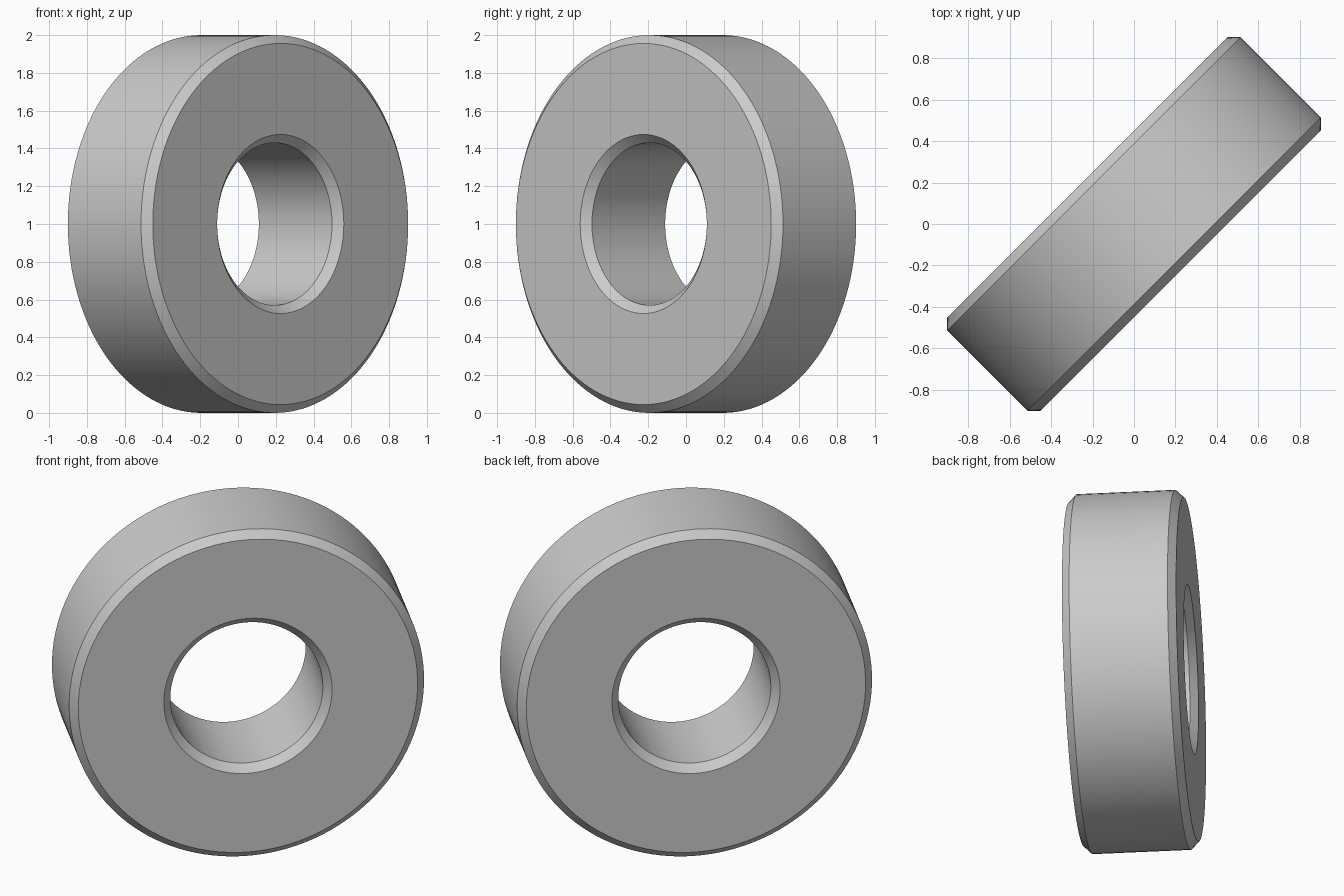
import bpy
import bmesh
import math
from mathutils import Matrix, Vector

cube = bpy.data.objects.get("Cube")
if cube:
    bpy.data.objects.remove(cube, do_unlink=True)

OUTER, INNER = 1.0, 0.43
HALF_WIDTH, CHAMFER = 0.318, 0.044
SEGMENTS = 128

# Single plain grey
grey = bpy.data.materials.new("plain_grey")
grey.use_nodes = True
colour = (0.6, 0.6, 0.6, 1)
grey.diffuse_color = colour
grey.node_tree.nodes["Principled BSDF"].inputs["Base Color"].default_value = colour

# Chamfered rectangular cross-section: (radius, distance along the axle)
shoulder = HALF_WIDTH - CHAMFER
half = [(OUTER, shoulder), (OUTER - CHAMFER, HALF_WIDTH),
        (INNER + CHAMFER, HALF_WIDTH), (INNER, shoulder)]
profile = half + [(r, -a) for r, a in reversed(half)]

# Revolve the section into a ring
bm = bmesh.new()
rings = []
for i in range(SEGMENTS):
    turn = Matrix.Rotation(2 * math.pi * i / SEGMENTS, 3, 'Z')
    rings.append([bm.verts.new(turn @ Vector((r, 0, a))) for r, a in profile])
for i, ring in enumerate(rings):
    after = rings[(i + 1) % SEGMENTS]
    for j in range(len(profile)):
        k = (j + 1) % len(profile)
        bm.faces.new((ring[j], after[j], after[k], ring[k]))
bmesh.ops.recalc_face_normals(bm, faces=bm.faces)

# Stand the ring upright with its axle pointing front-left
upright = Matrix.Rotation(math.pi / 4, 4, 'Z') @ Matrix.Rotation(math.pi / 2, 4, 'X')
bmesh.ops.transform(bm, matrix=Matrix.Translation((0, 0, OUTER)) @ upright, verts=bm.verts)

mesh = bpy.data.meshes.new("chamfered_ring")
bm.to_mesh(mesh)
bm.free()
mesh.materials.append(grey)
ring_object = bpy.data.objects.new("chamfered_ring", mesh)
bpy.context.collection.objects.link(ring_object)

# Smooth round walls, crisp chamfer edges
bpy.context.view_layer.objects.active = ring_object
ring_object.select_set(True)
bpy.ops.object.shade_smooth_by_angle(angle=math.radians(30))
